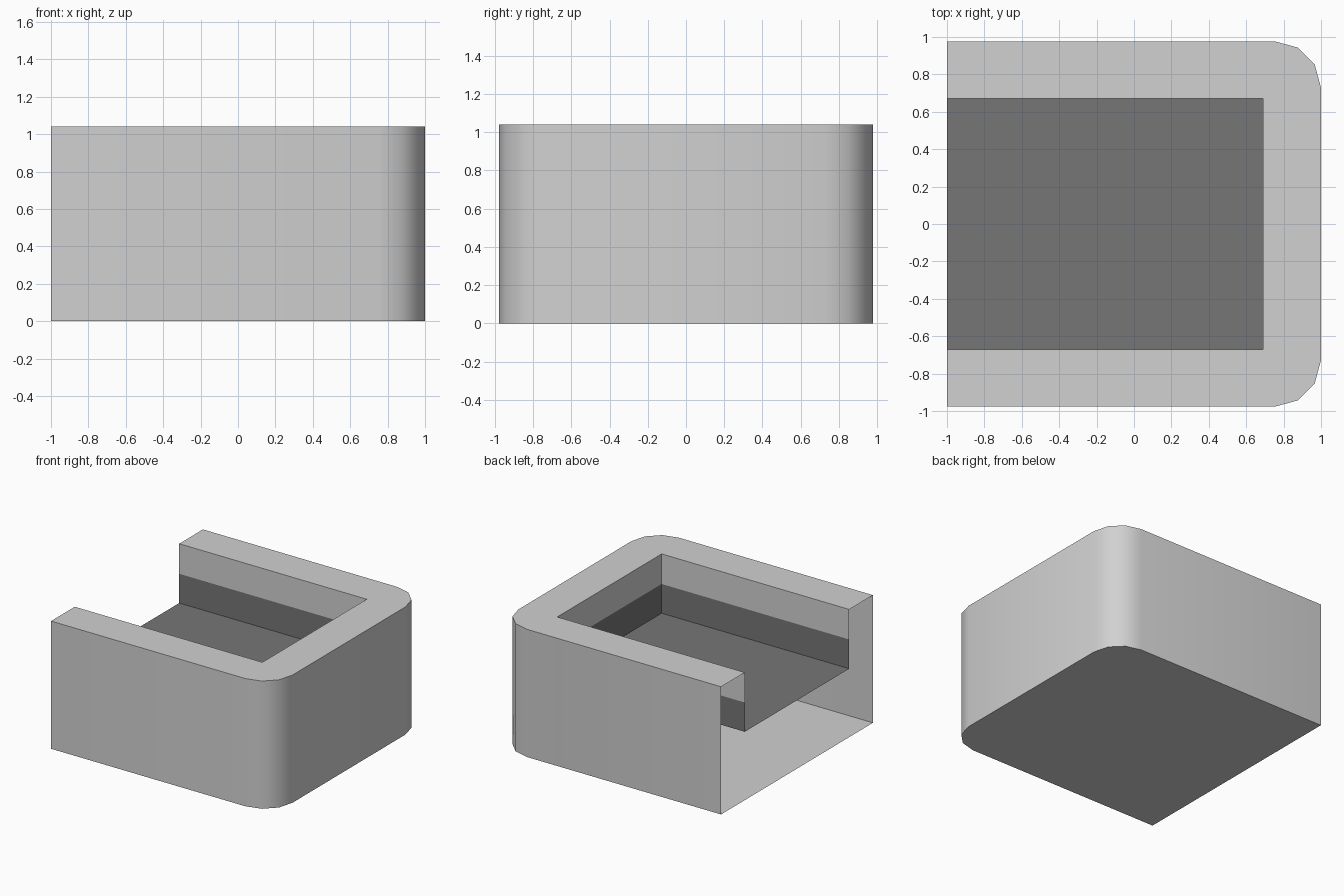
import bpy, bmesh
from math import sin, cos, pi, radians

cube = bpy.data.objects.get("Cube")
if cube:
    bpy.data.objects.remove(cube, do_unlink=True)

HALF_X, HALF_Y, HEIGHT = 1.0, 0.977, 1.04
RADIUS, CORNER_STEPS = 0.25, 3
POCKET_X, POCKET_Y = 0.69, 0.672
BAND_Z, FLOOR_Z = 0.795, 0.557


def material(name, grey):
    mat = bpy.data.materials.new(name)
    mat.use_nodes = True
    colour = (grey, grey, grey, 1)
    mat.diffuse_color = colour
    mat.node_tree.nodes["Principled BSDF"].inputs["Base Color"].default_value = colour
    return mat


def ring(bm, path, z):
    return [bm.verts.new((x, y, z)) for x, y in path]


def wall(bm, low, high):
    """Open strip of quads between two matching paths."""
    for i in range(len(low) - 1):
        bm.faces.new((low[i], low[i + 1], high[i + 1], high[i]))


def finish(bm, name, mat):
    mesh = bpy.data.meshes.new(name)
    bm.to_mesh(mesh)
    bm.free()
    mesh.materials.append(mat)
    obj = bpy.data.objects.new(name, mesh)
    bpy.context.collection.objects.link(obj)
    bpy.ops.object.select_all(action='DESELECT')
    obj.select_set(True)
    bpy.context.view_layer.objects.active = obj
    bpy.ops.object.shade_smooth_by_angle(angle=radians(40))
    return obj


light = material("light grey", 0.64)
dark = material("dark grey", 0.18)

# Outer outline, from the open end round both rounded corners and back
outline = [(-HALF_X, -HALF_Y)]
for side, start in ((-1, -pi / 2), (1, 0)):
    for i in range(CORNER_STEPS + 1):
        a = start + pi / 2 * i / CORNER_STEPS
        outline.append((HALF_X - RADIUS + RADIUS * cos(a),
                        side * (HALF_Y - RADIUS) + RADIUS * sin(a)))
outline.append((-HALF_X, HALF_Y))

# Pocket outline, running the other way so its walls face inwards
pocket = [(-HALF_X, POCKET_Y), (POCKET_X, POCKET_Y),
          (POCKET_X, -POCKET_Y), (-HALF_X, -POCKET_Y)]

# Casing: base, outer wall, rim and upper pocket wall, hollow at the open end
bm = bmesh.new()
base = ring(bm, outline, 0)
top = ring(bm, outline, HEIGHT)
inner_top = ring(bm, pocket, HEIGHT)
inner_band = ring(bm, pocket, BAND_Z)
bm.faces.new(base[::-1])
wall(bm, base, top)
bm.faces.new(top + inner_top)
wall(bm, inner_band, inner_top)
finish(bm, "casing", light)

# Dark tray: lower pocket wall and floor
bm = bmesh.new()
floor = ring(bm, pocket, FLOOR_Z)
band = ring(bm, pocket, BAND_Z)
wall(bm, floor, band)
bm.faces.new(floor[::-1])
finish(bm, "pocket_tray", dark)
